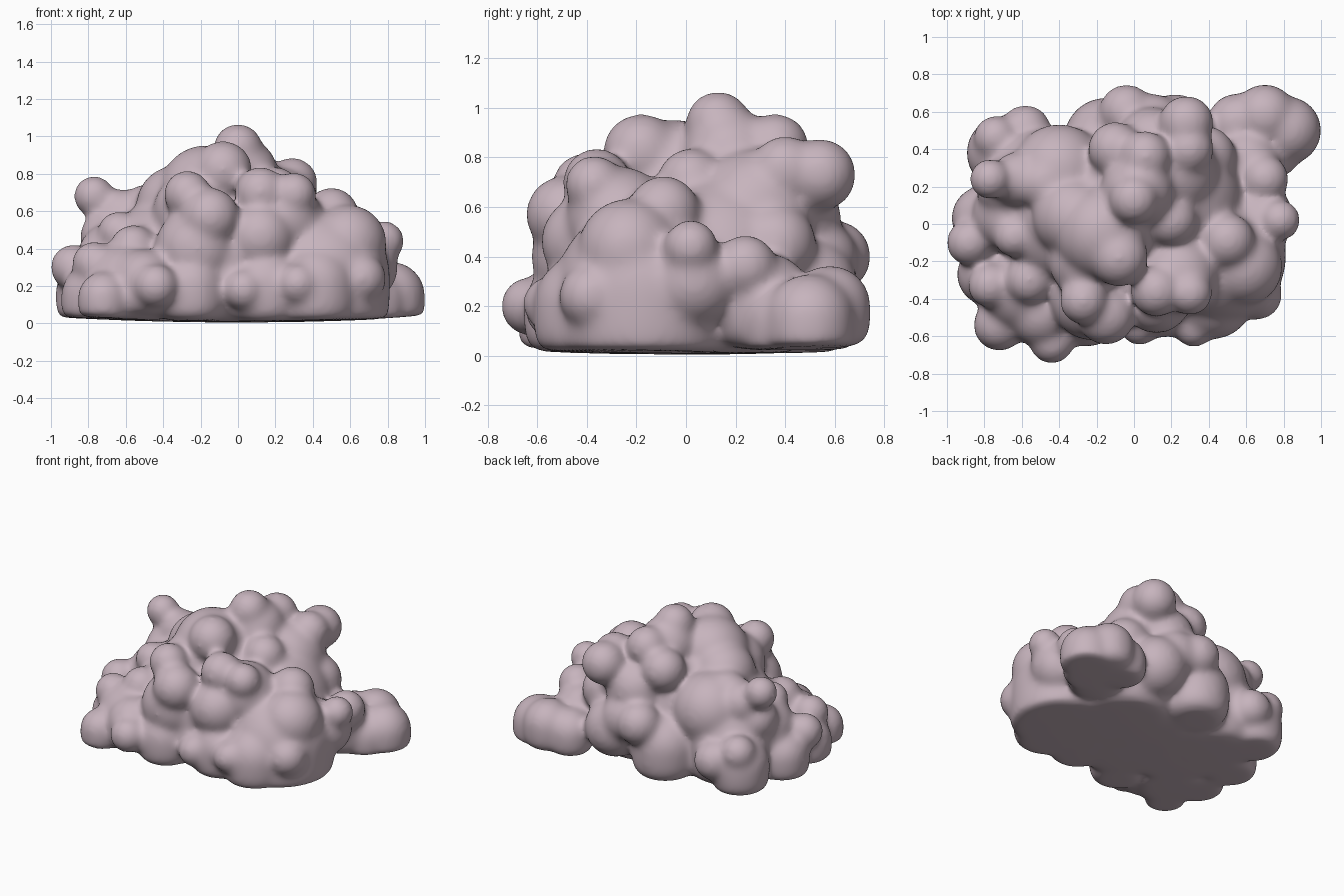
import bpy
import bmesh
from mathutils import Vector

# Each puff is a ball: x, y, z, radius
core = {
    "middle mass": (-.05, .1, .4, .4),
    "right mass": (-.36, .02, .3, .37),
    "left mass": (.2, .13, .35, .38),
    "front mass": (-.1, -.22, .33, .33),
    "upper left slope": (.2, .28, .58, .25),
    "upper dome": (-.17, -.05, .7, .25),
    "dome brow": (-.08, -.18, .82, .15),
    "dome right side": (-.33, .04, .63, .21),
    "dome front side": (-.25, -.2, .6, .2),
    "back right shoulder": (-.4, .28, .48, .25),
    "back right spread": (-.5, .2, .3, .31),
}
crown = {
    "peak": (0, .13, .935, .125),
    "peak support": (.02, .18, .8, .19),
    "rear crown": (.06, .36, .84, .13),
    "rear crown right": (-.1, .4, .73, .14),
    "rear left knob": (.28, .54, .73, .14),
    "rear left upper knob": (.29, .4, .75, .13),
    "left crown ridge": (.2, .02, .7, .13),
    "front left knob": (.3, -.37, .69, .11),
    "front left ridge": (.12, -.36, .7, .13),
    "front left brow": (.24, -.27, .55, .21),
    "front left column": (.12, -.4, .46, .18),
    "front right brow": (-.27, -.41, .69, .12),
    "front bulge": (-.15, -.49, .57, .15),
    "front column": (-.22, -.4, .4, .22),
}
left_side = {
    "big left ball": (.45, -.17, .25, .36),
    "big ball front": (.42, -.4, .2, .21),
    "left shoulder": (.59, -.23, .43, .2),
    "left top knob": (.5, -.09, .58, .14),
    "left outer knob": (.78, .02, .44, .1),
    "left outer stem": (.67, .03, .3, .18),
    "left rear knob": (.7, .24, .36, .12),
    "left rear bridge": (.6, .32, .22, .19),
    "left low knob": (.66, -.38, .24, .125),
    "corner lobe": (.82, .5, .15, .175),
    "corner rear": (.7, .58, .2, .16),
    "corner bridge": (.55, .54, .17, .15),
    "corner inner": (.74, .4, .13, .15),
}
front_side = {
    "front low knob": (-.44, -.63, .2, .11),
    "front middle knob": (.03, -.54, .18, .1),
    "front left low knob": (.32, -.55, .21, .1),
    "front skirt": (-.25, -.47, .19, .18),
    "front skirt left": (.15, -.4, .2, .2),
    "front right skirt": (-.5, -.48, .22, .17),
    "front right corner": (-.72, -.54, .14, .13),
    "front right fill": (-.6, -.35, .2, .22),
}
right_side = {
    "horn tip": (-.77, .24, .68, .1),
    "horn root": (-.62, .24, .57, .14),
    "horn bridge": (-.48, .22, .6, .14),
    "horn wall": (-.7, .2, .46, .14),
    "right upper knob": (-.64, -.07, .49, .1),
    "right front knob": (-.77, -.33, .32, .11),
    "right inner knob": (-.56, -.3, .4, .12),
    "right outer knob": (-.88, -.1, .3, .115),
    "right base": (-.8, .03, .17, .17),
    "right front base": (-.78, -.27, .15, .16),
    "right wall": (-.66, .05, .34, .2),
}
back_side = {
    "back right ball": (-.7, .38, .2, .19),
    "back right knob": (-.74, .46, .32, .11),
    "back low knob": (-.58, .5, .24, .13),
    "back middle ball": (-.15, .45, .23, .22),
    "back knob": (-.04, .6, .4, .14),
    "back bridge": (.1, .52, .38, .17),
    "back left ball": (.22, .49, .27, .2),
    "back upper fill": (.1, .42, .56, .2),
    "back left wall": (.38, .36, .45, .16),
}


def add_puff(bm, x, y, z, radius):
    """Ball, slightly enlarged for later softening; grounded balls get a boxy underside."""
    ball = bmesh.ops.create_icosphere(bm, subdivisions=4, radius=1)
    size = radius + .0011 / radius
    grounded = z - radius < .05
    for vert in ball["verts"]:
        way = vert.co.normalized()
        if grounded and way.z < 0:
            way /= (way.xy.length ** 4 + way.z ** 4) ** .25
        vert.co = Vector((x, y, z)) + way * size
        # Press flat against a slightly dished floor
        floor = .005 + .03 * vert.co.xy.length_squared
        vert.co.z = max(vert.co.z, floor)


default = bpy.data.objects.get("Cube")
if default:
    bpy.data.objects.remove(default, do_unlink=True)

# All puffs in one mesh
bm = bmesh.new()
for group in (core, crown, left_side, front_side, right_side, back_side):
    for puff in group.values():
        add_puff(bm, *puff)
mesh = bpy.data.meshes.new("puffy_mound")
bm.to_mesh(mesh)
bm.free()
mound = bpy.data.objects.new("puffy_mound", mesh)
bpy.context.scene.collection.objects.link(mound)

# Fuse the puffs and soften the seams between them
fuse = mound.modifiers.new("fuse", 'REMESH')
fuse.mode = 'VOXEL'
fuse.voxel_size = .016
fuse.use_smooth_shade = True
soften = mound.modifiers.new("soften", 'SMOOTH')
soften.factor = .5
soften.iterations = 34

# Dusty mauve all over
mauve = bpy.data.materials.new("dusty_mauve")
mauve.use_nodes = True
colour = (.57, .455, .51, 1)
mauve.diffuse_color = colour
mauve.node_tree.nodes["Principled BSDF"].inputs["Base Color"].default_value = colour
mesh.materials.append(mauve)
